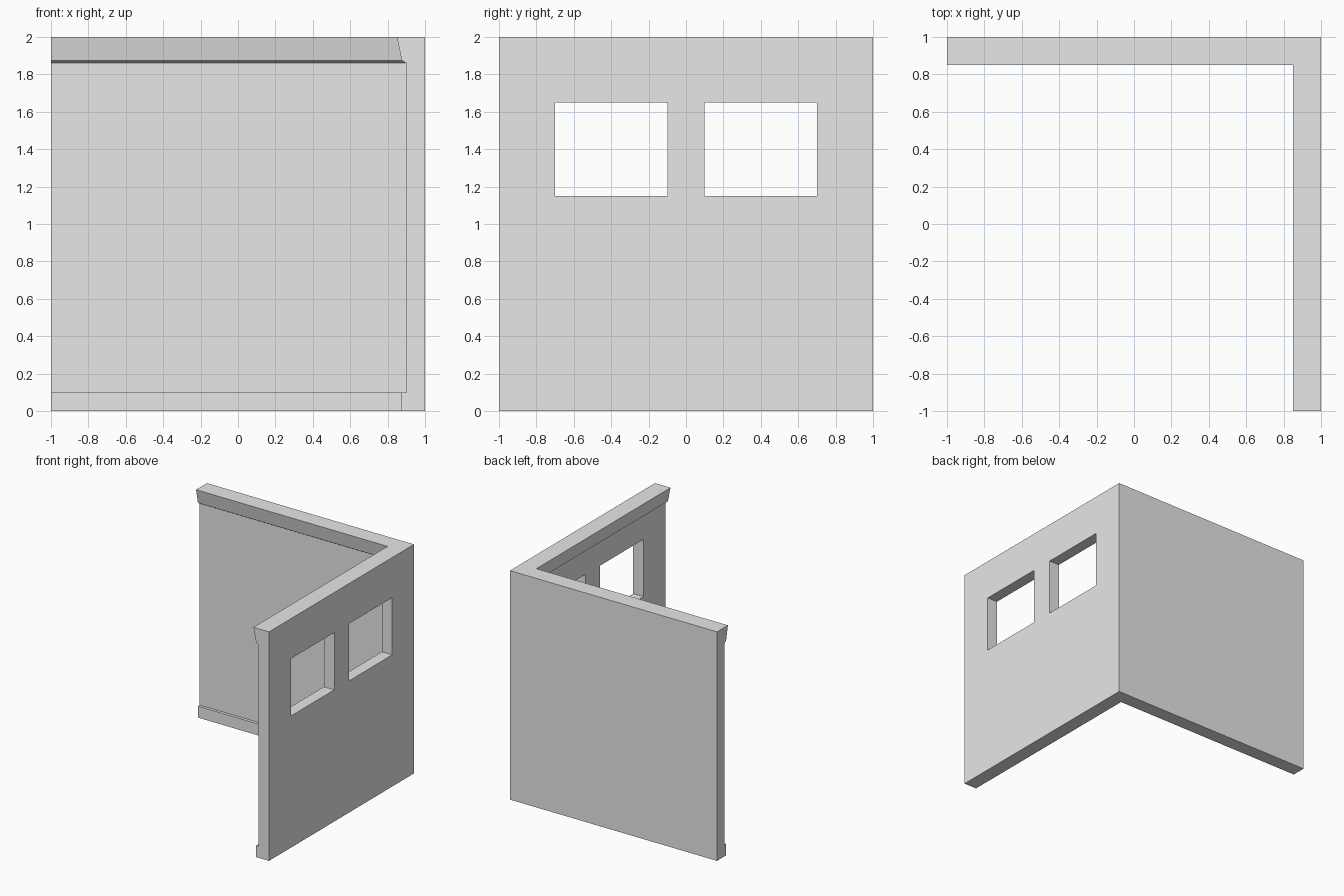
import bpy
import bmesh
from mathutils import Matrix

cube = bpy.data.objects.get("Cube")
if cube:
    bpy.data.objects.remove(cube, do_unlink=True)

# Single plaster colour
plaster = bpy.data.materials.new("light_grey_plaster")
plaster.use_nodes = True
grey = (0.8, 0.8, 0.8, 1.0)
plaster.diffuse_color = grey
plaster.node_tree.nodes["Principled BSDF"].inputs["Base Color"].default_value = grey


def add_object(name, bm):
    bmesh.ops.recalc_face_normals(bm, faces=bm.faces)
    mesh = bpy.data.meshes.new(name)
    bm.to_mesh(mesh)
    bm.free()
    mesh.materials.append(plaster)
    obj = bpy.data.objects.new(name, mesh)
    bpy.context.collection.objects.link(obj)
    return obj


# Wall section as (thickness, height): skirting, plain wall, cornice
section = [(0, 0), (0.125, 0), (0.125, 0.1), (0.1, 0.1),
           (0.1, 1.86), (0.125, 1.875), (0.15, 2), (0, 2)]

# Sweep the section along the L-shaped plan with a mitred corner
bm = bmesh.new()
back_end = [bm.verts.new((-1, 1 - d, z)) for d, z in section]
corner = [bm.verts.new((1 - d, 1 - d, z)) for d, z in section]
front_end = [bm.verts.new((1 - d, -1, z)) for d, z in section]
for a, b in ((back_end, corner), (corner, front_end)):
    for i in range(len(section)):
        j = (i + 1) % len(section)
        bm.faces.new((a[i], a[j], b[j], b[i]))
bm.faces.new(back_end)
bm.faces.new(front_end)
walls = add_object("corner_walls", bm)

# Two window openings through the side wall
bm = bmesh.new()
for y in (-0.4, 0.4):
    place = Matrix.Translation((0.95, y, 1.4)) @ Matrix.Diagonal((0.4, 0.6, 0.5, 1))
    bmesh.ops.create_cube(bm, size=1, matrix=place)
cutter = add_object("window_cutter", bm)
cutter.hide_render = True

cut = walls.modifiers.new("window_openings", "BOOLEAN")
cut.operation = "DIFFERENCE"
cut.solver = "EXACT"
cut.object = cutter
bpy.context.view_layer.objects.active = walls
bpy.ops.object.modifier_apply(modifier=cut.name)
bpy.data.objects.remove(cutter, do_unlink=True)
